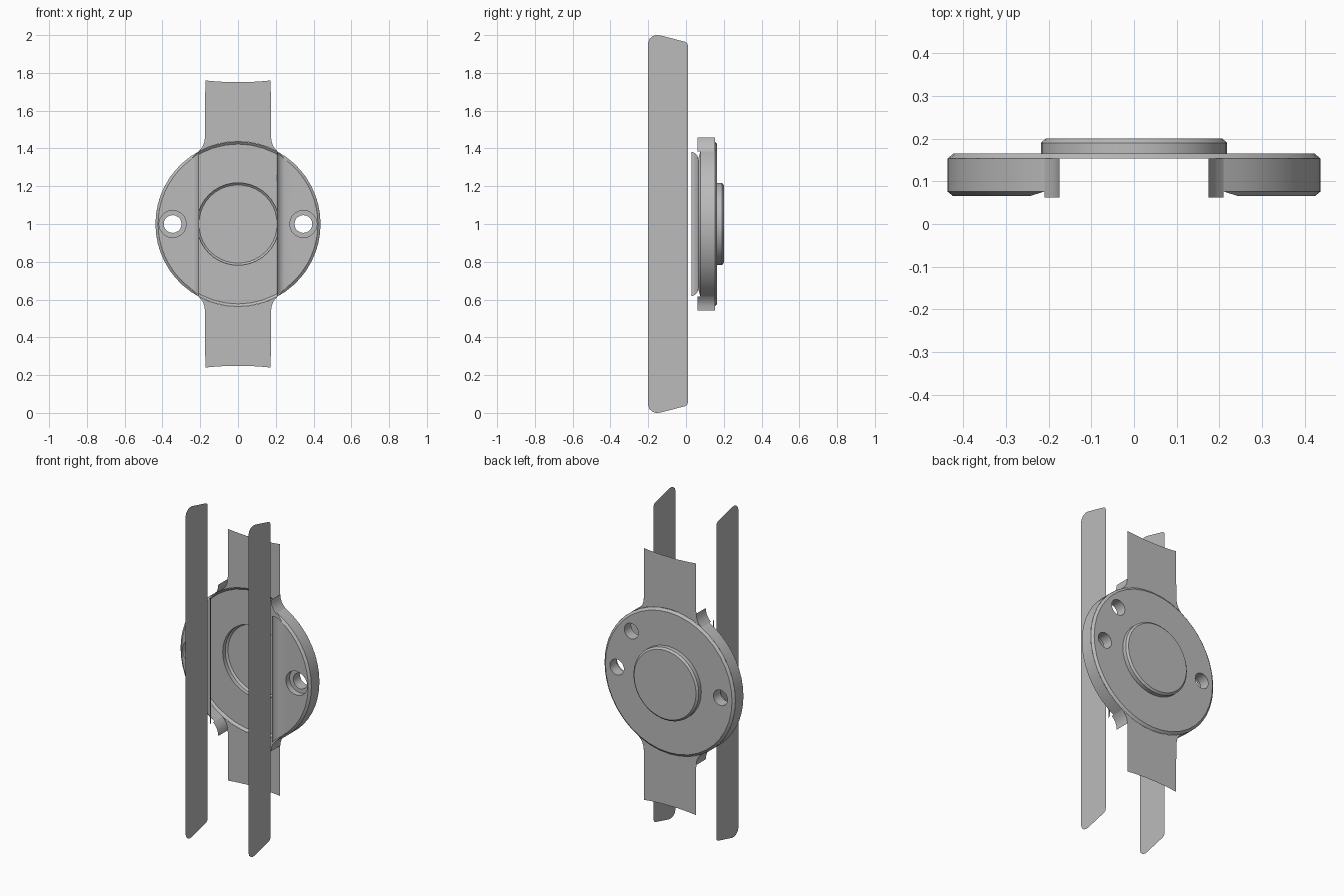
import bpy, bmesh, math

if "Cube" in bpy.data.objects:
    bpy.data.objects.remove(bpy.data.objects["Cube"])

R = 0.437          # disc radius
RC = 0.423         # radius inside the chamfer
XI = 0.207         # inner edge of the side pads
HOLE_X, HOLE_R, BORE_R = 0.346, 0.047, 0.072

mat = bpy.data.materials.new("plain grey")
mat.diffuse_color = (0.5, 0.5, 0.5, 1)
mat.use_nodes = True
mat.node_tree.nodes["Principled BSDF"].inputs["Base Color"].default_value = mat.diffuse_color


def finish(bm, name):
    bmesh.ops.remove_doubles(bm, verts=bm.verts, dist=0.0003)
    me = bpy.data.meshes.new(name)
    bm.to_mesh(me)
    bm.free()
    ob = bpy.data.objects.new(name, me)
    bpy.context.collection.objects.link(ob)
    me.materials.append(mat)
    bpy.ops.object.select_all(action='DESELECT')
    ob.select_set(True)
    bpy.context.view_layer.objects.active = ob
    bpy.ops.object.shade_smooth_by_angle(angle=math.radians(25))


def circle(r, cx=0, cz=0, n=40):
    return [(cx + r * math.cos(2 * math.pi * i / n), cz + r * math.sin(2 * math.pi * i / n))
            for i in range(n)]


def at(pts, y):
    """Place (x, z) points at depth y, measured from the disc centre height."""
    return [(x, y, z + 1) for x, z in pts]


def loft(bm, rows, closed=True):
    """Skin neighbouring rows of points."""
    vs = [[bm.verts.new(p) for p in row] for row in rows]
    for a, b in zip(vs, vs[1:]):
        n = len(a)
        for i in range(n if closed else n - 1):
            j = (i + 1) % n
            bm.faces.new((a[i], a[j], b[j], b[i]))


def sheet(bm, loops, ny):
    """Flat face with holes; the first loop is the outline."""
    edges = []
    for loop in loops:
        vs = [bm.verts.new(p) for p in loop]
        edges += [bm.edges.new((vs[i - 1], vs[i])) for i in range(len(vs))]
    bmesh.ops.triangle_fill(bm, use_beauty=True, use_dissolve=False, edges=edges, normal=(0, ny, 0))


# Back plate: chamfered shell with a raised centre boss and three screw holes
bm = bmesh.new()
holes = [circle(HOLE_R, x, z, 20) for x, z in ((HOLE_X, 0), (-HOLE_X, 0), (0.25, 0.243))]
sheet(bm, [at(circle(RC), 0.165), at(circle(0.218), 0.165)] + [at(h, 0.165) for h in holes], 1)
loft(bm, [at(circle(R), 0.153), at(circle(RC), 0.165)])
loft(bm, [at(circle(0.218), 0.165), at(circle(0.218), 0.19), at(circle(0.207), 0.2)])
bm.faces.new([bm.verts.new(p) for p in at(circle(0.207), 0.2)])
loft(bm, [at(holes[2], 0.165), at(holes[2], 0.1)])
finish(bm, "back_plate")


def arc(r, x, n=18):
    """Arc on the +x side, cut off at the given x."""
    t = math.acos(x / r)
    return [(r * math.cos(-t + 2 * t * i / n), r * math.sin(-t + 2 * t * i / n))
            for i in range(n + 1)]


def mirror(pts, s):
    return [(x * s, z) for x, z in pts]


# Flare curve running from the disc rim into the strap
flare = [(0.21, 0.383), (0.196, 0.398), (0.185, 0.415), (0.178, 0.435), (0.175, 0.457)]

for s, side in ((1, "right"), (-1, "left")):
    # Side pad: rim wall, chamfer, face with counterbore, flared inner lip
    bm = bmesh.new()
    loft(bm, [at(mirror(arc(R, 0.21), s), 0.153), at(mirror(arc(R, 0.21), s), 0.076),
              at(mirror(arc(RC, 0.245), s), 0.065)], False)
    bore, hole = circle(BORE_R, s * HOLE_X, 0, 20), circle(HOLE_R, s * HOLE_X, 0, 20)
    sheet(bm, [at(mirror(arc(RC, 0.245), s), 0.065), at(bore, 0.065)], -1)
    loft(bm, [at(bore, 0.065), at(bore, 0.1), at(hole, 0.1), at(hole, 0.165)])
    lip = [(0.245, 0.065), (0.228, 0.061), (0.216, 0.052), (0.209, 0.042), (XI, 0.03)]
    rows = []
    for i, (x, y) in enumerate(lip):
        h = math.sqrt((RC + 0.003 * i) ** 2 - x * x)
        rows.append([(s * x, y, 1 - h), (s * x, y, 1 + h)])
    loft(bm, rows, False)
    finish(bm, side + "_pad")

    # Flare walls at both ends of the pad
    bm = bmesh.new()
    for e in (1, -1):
        pts = [(s * x, e * z) for x, z in flare]
        loft(bm, [at(pts, 0.062), at(pts, 0.153)], False)
    finish(bm, side + "_flare_walls")

    # Thin upright blade with rounded, sloping ends
    half = [(0.01, 0.945), (0.006, 0.957), (-0.005, 0.965), (-0.14, 0.999),
            (-0.16, 1.0), (-0.178, 0.994), (-0.193, 0.98), (-0.2, 0.96)]
    outline = half + [(y, -z) for y, z in reversed(half)]
    bm = bmesh.new()
    bm.faces.new([bm.verts.new((s * 0.21, y, z + 1)) for y, z in outline])
    finish(bm, side + "_blade")

# Strap ends: flat sheets flaring into the disc, with a slightly hollow end
for e, name in ((1, "upper_strap"), (-1, "lower_strap")):
    top = [(0.173, 0.76), (0.12, 0.755), (0.05, 0.751)]
    edge = flare + top
    outer = edge + [(-x, z) for x, z in reversed(edge)]
    t = math.acos(0.21 / R)
    inner = [(R * math.cos(a), R * math.sin(a))
             for a in (math.pi - t + (2 * t - math.pi) * i / 8 for i in range(1, 8))]
    bm = bmesh.new()
    sheet(bm, [at([(x, e * z) for x, z in outer + inner], 0.152)], 1)
    finish(bm, name)
